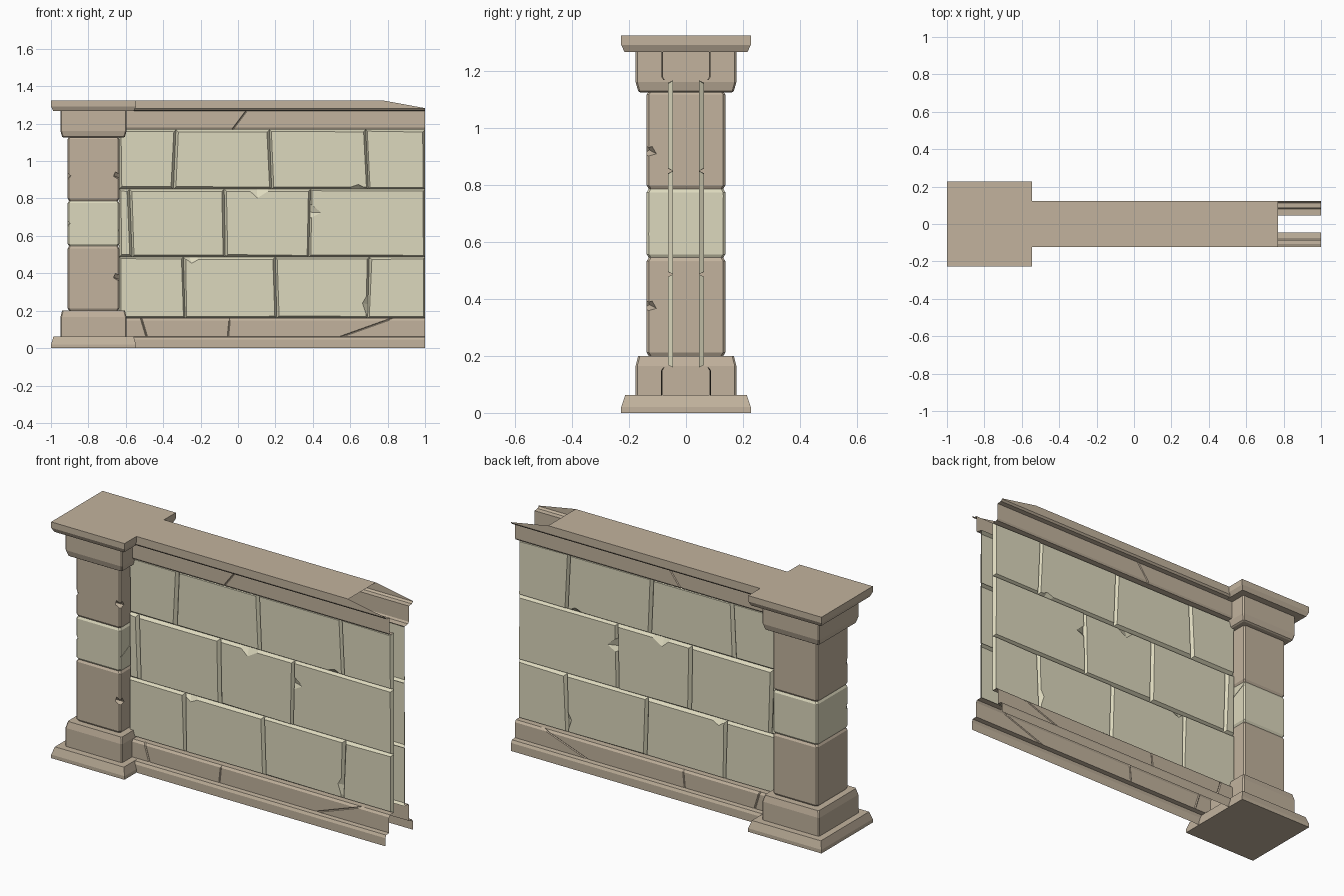
import bpy, bmesh, math, random
from mathutils import Vector

if "Cube" in bpy.data.objects:
    bpy.data.objects.remove(bpy.data.objects["Cube"])

random.seed(4)
PX = -0.7725          # pillar centre in x
END = 0.77            # where the flat coping stops
FACE, JOINT = 0.064, 0.046   # depth of block faces and of the joints


def material(name, rgb):
    m = bpy.data.materials.new(name)
    m.diffuse_color = (*rgb, 1)
    m.use_nodes = True
    m.node_tree.nodes["Principled BSDF"].inputs["Base Color"].default_value = m.diffuse_color
    return m


TAN = material("tan_stone", (0.54, 0.45, 0.34))
CREAM = material("cream_stone", (0.72, 0.69, 0.51))


def finish(name, bm, mat, side=0):
    """Turn a bmesh into an object; open sheets are made to face the given y side."""
    bmesh.ops.recalc_face_normals(bm, faces=bm.faces)
    bm.normal_update()
    if side and sum(f.normal.y * f.calc_area() for f in bm.faces) * side < 0:
        bmesh.ops.reverse_faces(bm, faces=bm.faces)
    me = bpy.data.meshes.new(name)
    bm.to_mesh(me)
    bm.free()
    ob = bpy.data.objects.new(name, me)
    me.materials.append(mat)
    bpy.context.collection.objects.link(ob)
    return ob


def bridge(bm, a, b, closed=True):
    n = len(a)
    for i in range(n if closed else n - 1):
        j = (i + 1) % n
        bm.faces.new((a[i], a[j], b[j], b[i]))


def square_loft(name, profile, mat, c=0.0):
    """Square pillar piece from (half size, z) rings, with optional cut corners."""
    bm = bmesh.new()
    rings = []
    for h, z in profile:
        if c:
            pts = [(h, -h + c), (h, h - c), (h - c, h), (-h + c, h),
                   (-h, h - c), (-h, -h + c), (-h + c, -h), (h - c, -h)]
        else:
            pts = [(h, -h), (h, h), (-h, h), (-h, -h)]
        rings.append([bm.verts.new((PX + x, y, z)) for x, y in pts])
    for a, b in zip(rings, rings[1:]):
        bridge(bm, a, b)
    bm.faces.new(rings[0][::-1])
    bm.faces.new(rings[-1])
    return finish(name, bm, mat)


def chip(target, loc, size, rot):
    """Knock a small wedge out of a pillar block."""
    bm = bmesh.new()
    bmesh.ops.create_cube(bm, size=1)
    cut = finish(target.name + "_chip_cutter", bm, TAN)
    cut.location, cut.scale, cut.rotation_euler = loc, size, rot
    cut.hide_render = True
    cut.hide_viewport = True
    mod = target.modifiers.new("chip", 'BOOLEAN')
    mod.operation, mod.object, mod.solver = 'DIFFERENCE', cut, 'EXACT'


# Pillar, bottom to top
square_loft("pillar_foot", [(0.2275, 0), (0.2275, 0.02), (0.214, 0.062)], TAN)
square_loft("pillar_plinth", [(0.177, 0.062), (0.177, 0.165), (0.168, 0.2)], TAN, 0.006)


def shaft(name, z0, z1, mat):
    return square_loft(name, [(0.131, z0), (0.138, z0 + 0.012),
                              (0.138, z1 - 0.012), (0.131, z1)], mat, 0.008)


lower = shaft("pillar_lower_block", 0.2, 0.545, TAN)
middle = shaft("pillar_middle_block", 0.545, 0.787, CREAM)
upper = shaft("pillar_upper_block", 0.787, 1.13, TAN)
chip(lower, (PX + 0.138, -0.138, 0.372), (0.05, 0.05, 0.025), (0.5, 0.3, 0.6))
chip(upper, (PX + 0.138, -0.138, 0.915), (0.05, 0.05, 0.025), (0.5, 0.3, 0.6))
chip(upper, (PX - 0.138, -0.138, 0.915), (0.02, 0.03, 0.03), (0.4, 0.6, 0.3))
chip(middle, (PX - 0.138, -0.138, 0.665), (0.02, 0.03, 0.02), (0.4, 0.6, 0.3))
chip(middle, (PX + 0.14, 0, 0.695), (0.008, 0.4, 0.008), (math.radians(27), 0, 0))

square_loft("pillar_capital", [(0.160, 1.125), (0.168, 1.13), (0.177, 1.162),
                               (0.177, 1.27)], TAN, 0.006)
square_loft("pillar_cap_slab", [(0.216, 1.268), (0.2275, 1.292), (0.2275, 1.325)], TAN)


def trim(name, side, profile, stations):
    """Sweep an open (depth, z) profile along x; stations are (x, shear, groove, top z)."""
    bm = bmesh.new()
    z0 = profile[0][1]
    prev = None
    for x, shear, groove, ztop in stations:
        row = []
        for y, z in profile:
            d = y - groove if 0.07 < y < 0.1 else y
            row.append(bm.verts.new((x + shear * (z - z0), side * d, min(z, ztop))))
        if prev:
            bridge(bm, prev, row, closed=False)
        prev = row
    finish(name, bm, TAN, side)


def crack(x, shear, w=0.005, depth=0.005):
    return [(x - w, shear, 0, 9), (x, shear, depth, 9), (x + w, shear, 0, 9)]


BASE = [(0.122, 0), (0.122, 0.045), (0.115, 0.06), (0.088, 0.062),
        (0.088, 0.148), (0.08, 0.16), (JOINT, 0.16)]
TOP = [(JOINT, 1.168), (0.08, 1.17), (0.086, 1.18), (0.086, 1.268),
       (0.113, 1.27), (0.122, 1.28), (0.122, 1.325)]

# Wall courses: bottom z, top z, joints as (x at bottom, x at top)
COURSES = [
    ("lower", 0.16, 0.487, [(-0.635, -0.635), (-0.283, -0.292), (0.207, 0.200), (0.693, 0.702), (1, 1)]),
    ("middle", 0.487, 0.85, [(-0.635, -0.635), (-0.566, -0.58), (-0.068, -0.074), (0.378, 0.388), (1, 1)]),
    ("upper", 0.85, 1.168, [(-0.635, -0.635), (-0.345, -0.332), (0.18, 0.168), (0.697, 0.683), (1, 1)]),
]
# Chipped edges: (course, block) -> (edge, position, width, depth); edges run bottom, right, top, left
CHIPS = {("middle", 2): (2, 0.6, 0.22, 0.035), ("middle", 3): (3, 0.32, 0.2, 0.05),
         ("lower", 1): (2, 0.92, 0.14, 0.02), ("lower", 2): (1, 0.2, 0.3, 0.02),
         ("upper", 2): (0, 0.9, 0.14, 0.015)}
INWARD = [Vector((0, 1)), Vector((-1, 0)), Vector((0, -1)), Vector((1, 0))]


def block(bm, side, base, insets, flaw):
    """One bevelled wall block without a back."""
    face = [p + (INWARD[i] + INWARD[i - 1]) * insets[i] for i, p in enumerate(base)]
    b_pts, f_pts = [], []
    for i in range(4):
        b_pts.append(base[i])
        f_pts.append(face[i])
        if flaw and flaw[0] == i:
            _, t, w, d = flaw
            for k, push in ((-0.5, 0), (0.1, d), (0.5, 0)):
                b_pts.append(base[i].lerp(base[(i + 1) % 4], t + k * w))
                f_pts.append(face[i].lerp(face[(i + 1) % 4], t + k * w) + INWARD[i] * push)
    back = [bm.verts.new((p.x, side * JOINT, p.y)) for p in b_pts]
    front = [bm.verts.new((p.x, side * FACE, p.y)) for p in f_pts]
    bridge(bm, back, front)
    bm.faces.new(front)


# Random block insets are shared so both wall sides mirror each other
insets = {(c[0], i): [random.uniform(0.008, 0.014) for _ in range(4)]
          for c in COURSES for i in range(4)}

for label, side in (("front", -1), ("back", 1)):
    trim(label + "_base_trim", side, BASE,
         [(-0.6, 0, 0, 9)] + crack(-0.47, -0.3) + crack(-0.06, 0.1, 0.004, 0.003)
         + crack(0.38, 2.8, 0.012, 0.004) + [(1, 0, 0, 9)])
    trim(label + "_coping_trim", side, TOP,
         [(-0.6, 0, 0, 9)] + crack(-0.03, 0.75) + [(END, 0, 0, 9), (1, 0, 0, 1.283)])
    for name, z0, z1, joints in COURSES:
        bm = bmesh.new()
        for i, (l, r) in enumerate(zip(joints, joints[1:])):
            base = [Vector((l[0], z0)), Vector((r[0], z0)), Vector((r[1], z1)), Vector((l[1], z1))]
            block(bm, side, base, insets[name, i], CHIPS.get((name, i)))
        finish(f"{label}_{name}_course", bm, CREAM, side)

# Flat top of the coping, open beyond END
bm = bmesh.new()
x0 = PX + 0.2275
bm.faces.new([bm.verts.new((x, y, 1.325)) for x, y in
              ((x0, -0.122), (END, -0.122), (END, 0.122), (x0, 0.122))])
bm.normal_update()
top = finish("coping_top", bm, TAN)
if top.data.polygons[0].normal.z < 0:
    top.data.flip_normals()
